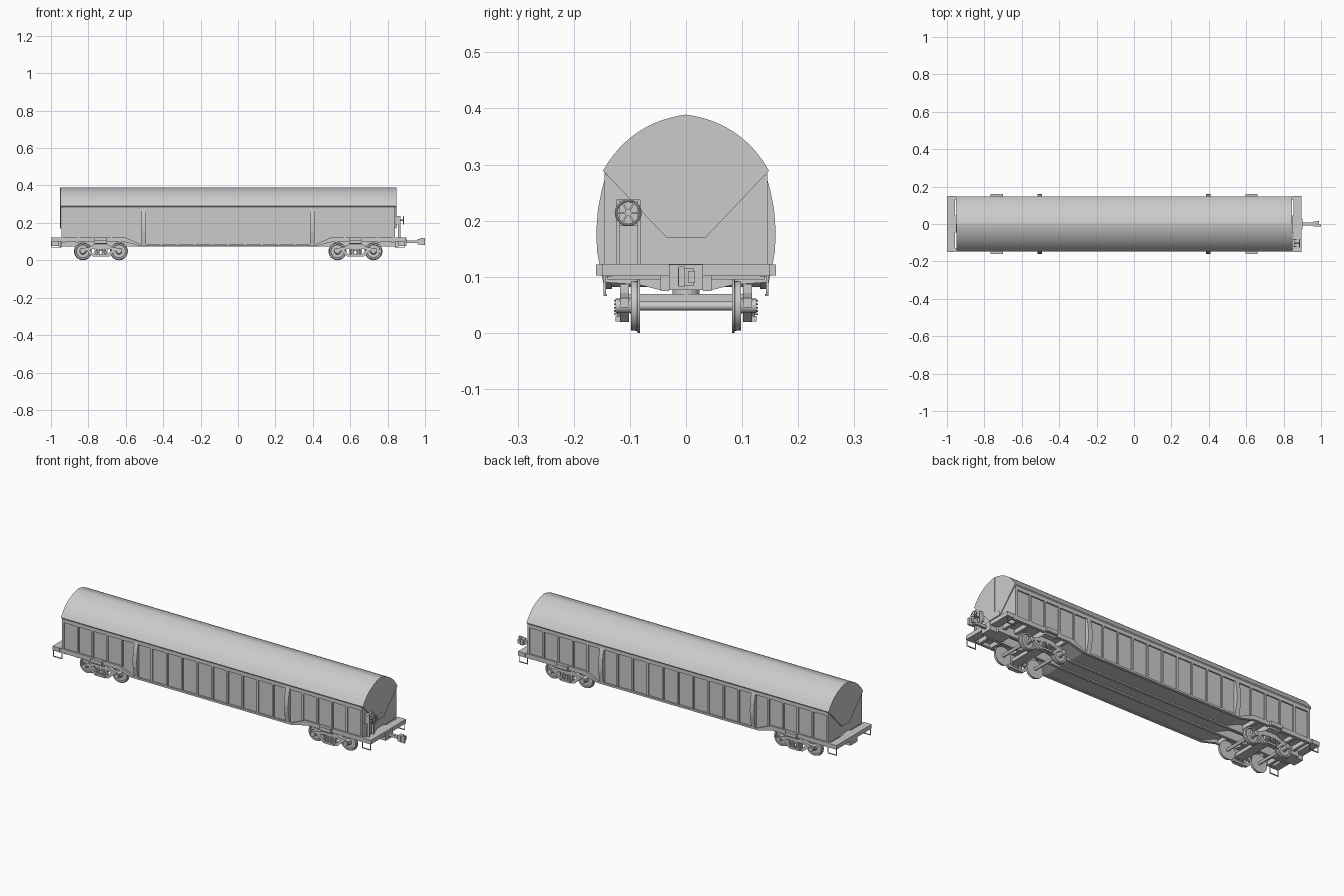
import bpy, bmesh, math
from mathutils import Matrix, Vector

if "Cube" in bpy.data.objects:
    bpy.data.objects.remove(bpy.data.objects["Cube"])

grey = bpy.data.materials.new("wagon_grey")
grey.diffuse_color = (0.6, 0.6, 0.6, 1)
grey.use_nodes = True
grey.node_tree.nodes["Principled BSDF"].inputs["Base Color"].default_value = grey.diffuse_color
CX = -0.0525                      # middle of the wagon along its length


def box(bm, x0, x1, y0, y1, z0, z1):
    m = Matrix.LocRotScale(Vector(((x0 + x1) / 2, (y0 + y1) / 2, (z0 + z1) / 2)), None,
                           Vector((x1 - x0, y1 - y0, z1 - z0)))
    bmesh.ops.create_cube(bm, size=1, matrix=m)


def prism(bm, pts, axis, a, b):
    """Extrude a profile: axis 'y' takes (x,z) points, axis 'x' takes (y,z)."""
    def at(p, d):
        return (p[0], d, p[1]) if axis == 'y' else (d, p[0], p[1])
    v0 = [bm.verts.new(at(p, a)) for p in pts]
    v1 = [bm.verts.new(at(p, b)) for p in pts]
    bm.faces.new(v0)
    bm.faces.new(v1[::-1])
    for i in range(len(pts)):
        j = (i + 1) % len(pts)
        bm.faces.new((v0[i], v0[j], v1[j], v1[i]))


def cyl(bm, centre, r, length, axis, seg=16):
    rot = {'x': Matrix.Rotation(math.pi / 2, 4, 'Y'),
           'y': Matrix.Rotation(math.pi / 2, 4, 'X'), 'z': Matrix()}[axis]
    bmesh.ops.create_cone(bm, cap_ends=True, segments=seg, radius1=r, radius2=r,
                          depth=length, matrix=Matrix.Translation(centre) @ rot)


def lathe(bm, pts, cx, cz, seg=32):
    """Revolve (y, radius) points around a crosswise axis."""
    vs = [bm.verts.new((cx, y, cz + r)) for y, r in pts]
    es = [bm.edges.new(vs[i:i + 2]) for i in range(len(vs) - 1)]
    bmesh.ops.spin(bm, geom=vs + es, cent=(cx, 0, cz), axis=(0, 1, 0),
                   angle=2 * math.pi, steps=seg)
    bmesh.ops.remove_doubles(bm, verts=bm.verts, dist=1e-5)


def finish(bm, name, mirror=False, smooth=False):
    bmesh.ops.recalc_face_normals(bm, faces=bm.faces)
    me = bpy.data.meshes.new(name)
    bm.to_mesh(me)
    bm.free()
    me.materials.append(grey)
    ob = bpy.data.objects.new(name, me)
    bpy.context.collection.objects.link(ob)
    if smooth:
        bpy.ops.object.select_all(action='DESELECT')
        ob.select_set(True)
        bpy.context.view_layer.objects.active = ob
        bpy.ops.object.shade_smooth_by_angle(angle=math.radians(35))
    if mirror:
        mod = ob.modifiers.new("mirror", 'MIRROR')
        mod.use_axis = (False, True, False)
        mod.use_mirror_merge = False


# body with lowered middle
bm = bmesh.new()
prism(bm, [(-.945, .118), (-.605, .118), (-.525, .082), (.42, .082), (.50, .118),
           (.84, .118), (.84, .286), (-.945, .286)], 'y', -.138, .138)
finish(bm, "body")

# side sill, bent down around the low middle
bm = bmesh.new()
prism(bm, [(-.965, .10), (-.615, .10), (-.53, .078), (.425, .078), (.51, .10), (.86, .10),
           (.86, .123), (.5, .123), (.42, .088), (-.525, .088), (-.605, .123), (-.965, .123)],
      'y', .132, .147)
finish(bm, "side_sill", True)

# top rail and wall ribs
bm = bmesh.new()
box(bm, -.945, .84, .136, .145, .264, .284)
finish(bm, "top_rail", True)
bm = bmesh.new()
for x in [-.94 + .0875 * i for i in range(5)] + [.835 - .0875 * i for i in range(5)]:
    box(bm, x - .005, x + .005, .136, .145, .12, .268)
for i in range(1, 10):
    x = -.503 + .0901 * i
    box(bm, x - .005, x + .005, .136, .145, .085, .268)
finish(bm, "wall_ribs", True)

# curved bulging ribs at the ends of the low section
bm = bmesh.new()
curve = [(.142, .284), (.150, .255), (.157, .22), (.160, .18), (.1585, .145), (.153, .115), (.146, .082)]
for x in (-.503, .398):
    prism(bm, [(.136, .284)] + curve + [(.136, .082)], 'x', x - .012, x + .012)
finish(bm, "curved_ribs", True)

# arched roof cover
N = 12
half = []
for i in range(N + 1):
    t = i / N
    k = 4 * .022 * t * (1 - t)
    half.append((.148 * t + .56 * k, .389 - .1 * t + .83 * k))
arch = [(-y, z) for y, z in half[:0:-1]] + half
bm = bmesh.new()
prism(bm, arch + [(.141, .28), (-.141, .28)], 'x', -.948, .843)
finish(bm, "roof_cover", smooth=True)

# end flaps of the cover with the overlapping half
for end, x, s in (("front", .841, 1), ("rear", -.946, -1)):
    bm = bmesh.new()
    prism(bm, arch + [(.035, .17), (-.035, .17)], 'x', x, x + s * .004)
    left = [(-y, z) for y, z in half[:0:-1]] + [
        half[0], (0, .203), (.018, .198), (.03, .193), (.039, .181), (.035, .17), (-.035, .17)]
    prism(bm, [(y * s, z) for y, z in left], 'x', x + s * .003, x + s * .006)
    finish(bm, end + "_end_flap")

# headstocks, draft boxes and frame beams
bm = bmesh.new()
for x0, x1, d0, d1 in ((-1, -.957, -1, -.88), (.853, .895, .78, .9)):
    box(bm, x0, x1, -.15, .15, .101, .123)
    box(bm, max(d0, -.999), d1, -.03, .03, .076, .122)
finish(bm, "headstocks")
bm = bmesh.new()
box(bm, -.96, .86, .03, .045, .075, .12)
for x in (-.93, -.86, -.63, .525, .755, .825):
    box(bm, x - .008, x + .008, .04, .14, .095, .12)
finish(bm, "under_frame", True)

# step stirrups at the corners
bm = bmesh.new()
for x0, x1 in ((-.997, -.945), (.84, .892)):
    box(bm, x0, x0 + .003, .143, .147, .066, .104)
    box(bm, x1 - .003, x1, .143, .147, .072, .104)
    box(bm, x0, x1, .141, .147, .066, .069)
finish(bm, "corner_steps", True)

# bogies
for tag, bx in (("rear", -.733), ("front", .628)):
    bm = bmesh.new()
    for dx in (-.0965, .0965):
        lathe(bm, [(.082, 0), (.082, .048), (.086, .048), (.0875, .0445), (.098, .0435), (.098, .036),
                   (.093, .034), (.093, .017), (.1, .014), (.1, 0)], bx + dx, .048)
    finish(bm, tag + "_wheels", True, True)
    bm = bmesh.new()
    for dx in (-.0965, .0965):
        cyl(bm, (bx + dx, 0, .048), .008, .24, 'y')
        for s in (-1, 1):
            cyl(bm, (bx + dx, s * .113, .048), .013, .026, 'y')
    finish(bm, tag + "_axles", smooth=True)
    bm = bmesh.new()
    up = [(.112, .045), (.112, .062), (.06, .071), (.035, .087)]
    lo = [(.03, .064), (.07, .052)]
    pts = up + [(-x, z) for x, z in up[::-1]] + [(-x, z) for x, z in lo[::-1]] + lo
    prism(bm, [(bx + x, z) for x, z in pts], 'y', .102, .118)
    low = [(-.078, .05), (-.042, .019), (.042, .019), (.078, .05), (.06, .056), (.034, .03), (-.034, .03), (-.06, .056)]
    prism(bm, [(bx + x, z) for x, z in low], 'y', .102, .118)
    for s in (-1, 1):
        box(bm, bx + s * .031 - .004, bx + s * .031 + .004, .102, .118, .025, .068)
    box(bm, bx - .03, bx + .03, .115, .126, .02, .03)
    finish(bm, tag + "_side_frames", True)
    bm = bmesh.new()
    for dx in (-.015, .015):
        cyl(bm, (bx + dx, .117, .045), .006, .032, 'z', 10)
        for i in range(5):
            cyl(bm, (bx + dx, .117, .033 + i * .006), .011, .003, 'z', 12)
    finish(bm, tag + "_springs", True)
    # bolsters, side bearings and outer blocks
    bm = bmesh.new()
    box(bm, bx - .026, bx + .026, -.118, .118, .05, .069)
    cyl(bm, (bx, 0, .075), .024, .025, 'z')
    prism(bm, [(-.145, .12), (-.145, .09), (-.085, .086), (-.045, .076), (.045, .076),
               (.085, .086), (.145, .09), (.145, .12)], 'x', bx - .033, bx + .033)
    for s in (-.152, .152):
        box(bm, bx - .033, bx + .033, s - .008, s + .008, .102, .122)
    finish(bm, tag + "_bolster")

# coupler at one end
bm = bmesh.new()
box(bm, .89, .97, -.007, .007, .092, .107)
box(bm, .96, .978, -.014, .014, .084, .115)
box(bm, .975, 1.0, -.013, -.003, .082, .118)
box(bm, .975, .99, .004, .016, .09, .11)
finish(bm, "coupler")

# hand brake stand
bm = bmesh.new()
for y in (-.121, -.084):
    box(bm, .855, .868, y - .0025, y + .0025, .12, .238)
box(bm, .842, .858, -.123, -.082, .19, .238)
cyl(bm, (.872, -.103, .214), .005, .03, 'x', 10)
finish(bm, "brake_stand")

# hand brake wheel
bpy.ops.mesh.primitive_torus_add(major_radius=.0215, minor_radius=.0025, major_segments=28, minor_segments=8,
                                 location=(.886, -.103, .214), rotation=(0, math.pi / 2, 0))
rim = bpy.context.object
rim.name = "brake_wheel_rim"
rim.data.materials.append(grey)
bpy.ops.object.shade_smooth_by_angle()
bm = bmesh.new()
for i in range(3):
    m = Matrix.Translation((.886, -.103, .214)) @ Matrix.Rotation(math.pi * i / 3, 4, 'X') @ \
        Matrix.Diagonal((.003, .043, .003, 1))
    bmesh.ops.create_cube(bm, size=1, matrix=m)
cyl(bm, (.886, -.103, .214), .006, .005, 'x', 12)
finish(bm, "brake_wheel_spokes")
